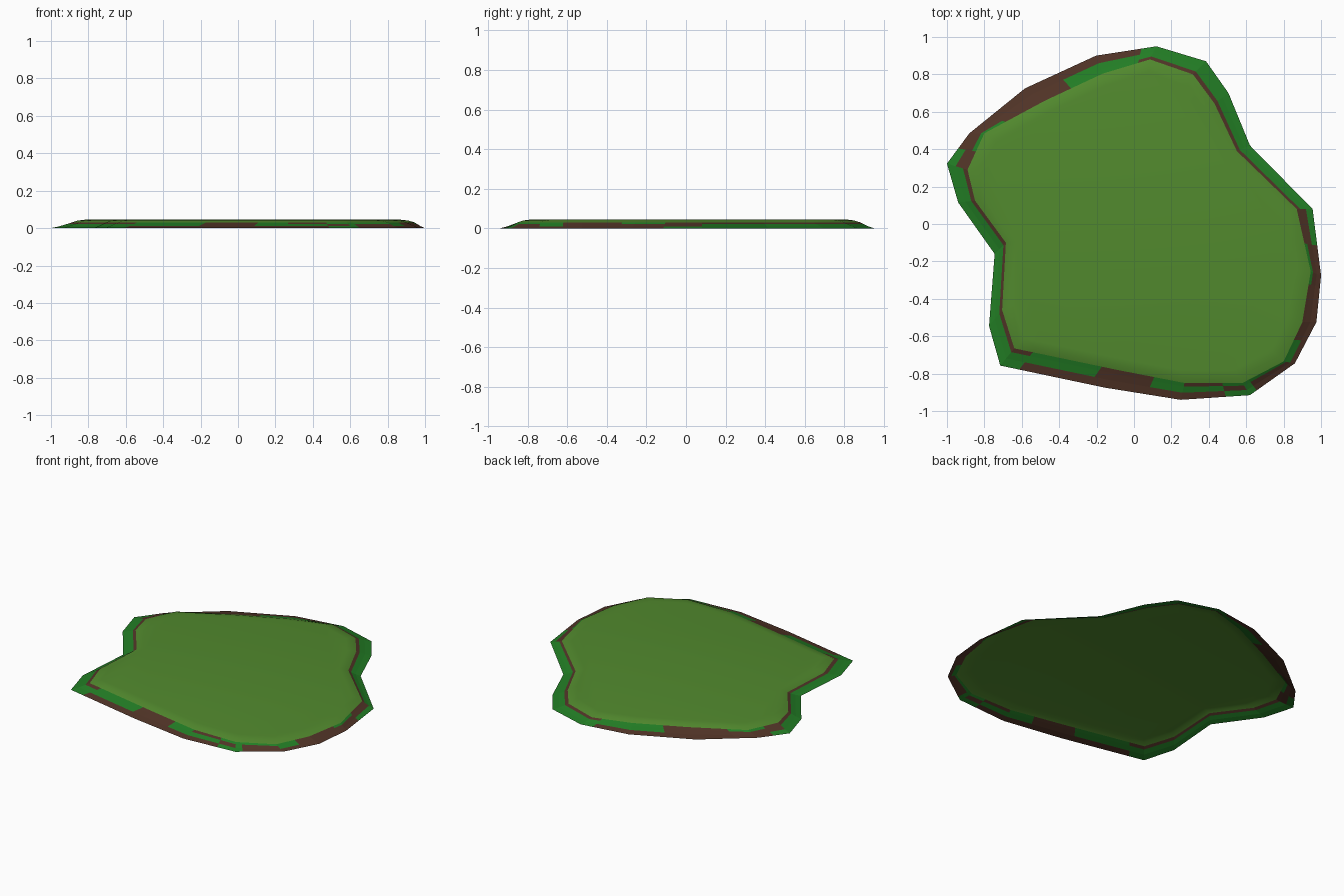
import bpy, bmesh

if "Cube" in bpy.data.objects:
    bpy.data.objects.remove(bpy.data.objects["Cube"])

# Rim outline, clockwise from the back: outer x, y, inner x, y,
# then colour bands (outer, middle, inner; G = green, B = brown),
# optionally split at a fraction of the segment into a second pattern.
RIM = [
    (0.12, 0.95, 0.085, 0.88, "GGB"),
    (0.385, 0.87, 0.315, 0.80, "GGB"),
    (0.505, 0.70, 0.43, 0.645, "GGB"),
    (0.62, 0.42, 0.55, 0.39, "GGB"),
    (0.955, 0.08, 0.87, 0.08, "GBB", 0.55, "BBG"),
    (1.0, -0.275, 0.945, -0.255, "BBG", 0.25, "BBB"),
    (0.975, -0.525, 0.90, -0.525, "BBB", 0.45, "BGG"),
    (0.86, -0.745, 0.80, -0.735, "BBG", 0.85, "GGG"),
    (0.62, -0.915, 0.58, -0.85, "GBG", 0.35, "BGB"),
    (0.25, -0.94, 0.27, -0.85, "BGG", 0.45, "BBB"),
    (-0.155, -0.875, -0.09, -0.78, "BBB", 0.15, "BGG", 0.82, "GGB"),
    (-0.715, -0.757, -0.64, -0.665, "GGB"),
    (-0.775, -0.545, -0.705, -0.46, "GGB"),
    (-0.745, -0.16, -0.685, -0.10, "GGB"),
    (-0.94, 0.115, -0.85, 0.125, "GGB"),
    (-1.0, 0.323, -0.89, 0.29, "GBB", 0.5, "BBG"),
    (-0.88, 0.485, -0.80, 0.485, "BBG", 0.35, "BBB"),
    (-0.583, 0.725, -0.475, 0.66, "BBB", 0.45, "BGG"),
    (-0.203, 0.90, -0.165, 0.805, "BGG", 0.75, "GGB"),
]
BANDS = [(0.0, 0.0), (0.42, 0.010), (0.78, 0.022), (1.0, 0.030)]  # inset, height
TOP_Z = 0.045


def material(name, rgb):
    m = bpy.data.materials.new(name)
    m.diffuse_color = (*rgb, 1)
    m.use_nodes = True
    m.node_tree.nodes["Principled BSDF"].inputs["Base Color"].default_value = m.diffuse_color
    return m


grass = material("grass green", (0.084, 0.254, 0.027))
moss = material("moss green", (0.016, 0.205, 0.018))
earth = material("earth brown", (0.082, 0.034, 0.020))


def lerp(a, b, t):
    return tuple(p + (q - p) * t for p, q in zip(a, b))


# Split the outline into stations, each with the pattern that follows it
stations = []
for i, row in enumerate(RIM):
    nxt = RIM[(i + 1) % len(RIM)]
    stations.append((row[:4], row[4]))
    for k in range(5, len(row), 2):
        stations.append((lerp(row[:4], nxt[:4], row[k]), row[k + 1]))
n = len(stations)


def make_object(name, bm, mats):
    mesh = bpy.data.meshes.new(name)
    bm.to_mesh(mesh)
    bm.free()
    for m in mats:
        mesh.materials.append(m)
    ob = bpy.data.objects.new(name, mesh)
    bpy.context.collection.objects.link(ob)


def strips(bm, rings, pick):
    for r in range(len(rings) - 1):
        a, b = rings[r], rings[r + 1]
        for i in range(n):
            j = (i + 1) % n
            f = bm.faces.new((a[i], b[i], b[j], a[j]))
            f.material_index = pick(i, r)


# Sloping rim with moss and earth patches
bm = bmesh.new()
rings = [[bm.verts.new((*lerp(p[:2], p[2:], t), z)) for p, _ in stations]
         for t, z in BANDS]
strips(bm, rings, lambda i, r: "GB".index(stations[i][1][r]))
make_object("patch_rim", bm, [moss, earth])

# Grass surface with a soft shoulder; open underneath
bm = bmesh.new()
rings = [[bm.verts.new((p[2] * s, p[3] * s, z)) for p, _ in stations]
         for s, z in ((1.0, 0.030), (0.965, 0.040), (0.92, TOP_Z))]
strips(bm, rings, lambda i, r: 0)
bm.faces.new(rings[-1][::-1])
for f in bm.faces:
    f.smooth = True
make_object("grass_top", bm, [grass])
